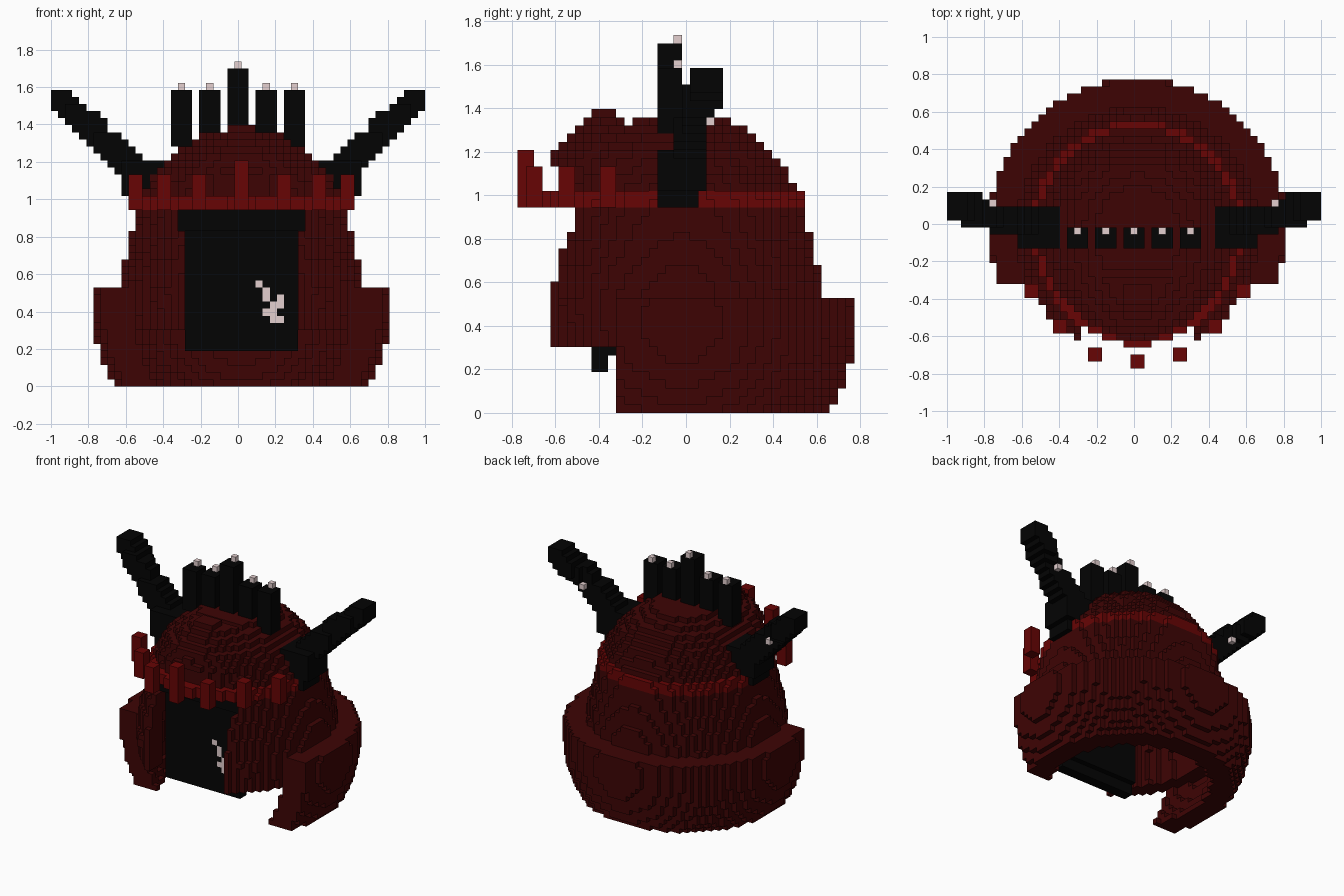
import bpy
import math

if "Cube" in bpy.data.objects:
    bpy.data.objects.remove(bpy.data.objects["Cube"])

V = 2 / 53            # edge of one cube
CX, CY = 0.5, -0.5    # middle of the helmet, in cubes


def material(name, colour):
    m = bpy.data.materials.new(name)
    m.diffuse_color = (*colour, 1)
    m.use_nodes = True
    m.node_tree.nodes["Principled BSDF"].inputs["Base Color"].default_value = m.diffuse_color
    return m


DARK_RED = material("dark red", (0.048, 0.0012, 0.0012))
RED = material("bright red", (0.135, 0.0013, 0.0013))
BLACK = material("black", (0.0011, 0.0011, 0.0011))
PALE = material("pale pink", (0.78, 0.63, 0.63))

# outward side of a cube -> its corners, counter-clockwise
SIDES = {
    (1, 0, 0): ((1, 0, 0), (1, 1, 0), (1, 1, 1), (1, 0, 1)),
    (-1, 0, 0): ((0, 0, 0), (0, 0, 1), (0, 1, 1), (0, 1, 0)),
    (0, 1, 0): ((0, 1, 0), (0, 1, 1), (1, 1, 1), (1, 1, 0)),
    (0, -1, 0): ((0, 0, 0), (1, 0, 0), (1, 0, 1), (0, 0, 1)),
    (0, 0, 1): ((0, 0, 1), (1, 0, 1), (1, 1, 1), (0, 1, 1)),
    (0, 0, -1): ((0, 0, 0), (0, 1, 0), (1, 1, 0), (1, 0, 0)),
}


def build(name, cells, mat):
    """Skin a set of cubes with only their outer faces."""
    verts, faces = {}, []
    for i, j, k in sorted(cells):
        for (a, b, c), corners in SIDES.items():
            if (i + a, j + b, k + c) not in cells:
                faces.append([verts.setdefault((i + x, j + y, k + z), len(verts))
                              for x, y, z in corners])
    mesh = bpy.data.meshes.new(name)
    mesh.from_pydata([((x - .5) * V, (y - .5) * V, z * V) for x, y, z in verts], [], faces)
    mesh.materials.append(mat)
    ob = bpy.data.objects.new(name, mesh)
    bpy.context.collection.objects.link(ob)
    return ob


def box(i0, i1, j0, j1, k0, k1):
    return {(i, j, k) for i in range(i0, i1 + 1)
            for j in range(j0, j1 + 1) for k in range(k0, k1 + 1)}


def oval(k, r, front):
    """One solid layer: round at the back, with its own depth at the front."""
    if min(r, front) <= 0:
        return set()
    return {(i, j, k) for i in range(-22, 24) for j in range(-22, 23)
            if ((i - CX) / r) ** 2 + ((j - CY) / (r if j > CY else front)) ** 2 < 1}


def wall(k, r, front, t):
    return oval(k, r, front) - oval(k, r - t, front - t)


def blend(keys, k):
    """Straight-line value between (layer, value) keys."""
    for (a, u), (b, v) in zip(keys, keys[1:]):
        if a <= k <= b:
            return u + (v - u) * (k - a) / (b - a)


# Dome: radius and front depth by layer; the forehead overhangs the band
RADIUS = [(8, 16.9), (13, 17.2), (17, 16.6), (18, 16.3), (21, 15.55), (22, 15.4),
          (26, 14.6), (27, 14.0), (28, 13.3), (30, 12.1), (31, 11.4), (32, 10.5),
          (33, 9.2), (34, 7.6), (35, 5.8)]
FOREHEAD = [(27, 15), (29, 15.2), (30, 16.1), (31, 15.6), (32, 15.1), (33, 14.1),
            (34, 13.1), (35, 12.1)]
dome = set()
for k in [*range(8, 25), *range(27, 36)]:
    r = blend(RADIUS, k)
    front = r + 1.2 if k < 25 else blend(FOREHEAD, k)
    dome |= wall(k, r, front, 3 if k < 34 else 20)
dome -= box(-7, 8, -22, -1, 5, 21) | box(-8, 9, -22, -1, 22, 24)   # face opening
dome -= box(-6, 7, -7, -7, 35, 35)                                 # groove behind brow
dome |= box(-1, 2, -11, -9, 36, 36)                                # brow ridge
build("dome", dome, DARK_RED)

# Flared neck guard around sides and back, a slice of a ball
guard = set()
for k in range(14):
    r = math.sqrt(21.1 ** 2 - (k + .5 - 11.2) ** 2)
    guard |= {c for c in wall(k, r, r, 4) if c[1] >= -8}
build("neck_guard", guard, DARK_RED)

# Crown band and its free-standing points
build("crown_band", wall(25, 15, 16.6, 3) | wall(26, 14.8, 16.6, 3), RED)
points = box(0, 1, -20, -19, 25, 31)
for i, j in ((6, -19), (11, -15), (15, -10)):
    points |= box(i, i + 1, j, j + 1, 25, 29) | box(-i, 1 - i, j, j + 1, 25, 29)
build("crown_points", points, RED)

# Face plate with a pale crack
crack = {(i, -11, k) for i, k in ((3, 14), (4, 13), (4, 12), (5, 11), (6, 11), (6, 12),
                                  (4, 10), (5, 10), (5, 9), (6, 9))}
plate = box(-7, 8, -11, -10, 5, 21) | box(-7, 8, -9, -9, 7, 21) | box(-8, 9, -12, -9, 22, 24)
build("face_plate", plate - crack, BLACK)
build("face_crack", crack, PALE)

# Crest posts with pale tips
posts, tips = set(), set()
for i in (-8, -4, 0, 4, 8):
    top = 44 if i == 0 else 41
    posts |= box(i - 1, i + 1, -3, -1, 34, top)
    tips.add((i, -1, top + 1))
build("crest_posts", posts, BLACK)
build("crest_tips", tips, PALE)

# Side horns: a socket and a stepped arm rising outward
for side, name in ((1, "right"), (-1, "left")):
    horn = box(12, 17, -3, 2, 27, 31) | box(13, 16, -3, 1, 25, 26)
    if side < 0:
        horn = {(1 - i, j, k) for i, j, k in horn}
    for n in range(23):
        t = n / 22
        i = math.floor(15 + 10 * t + .5)
        k = math.floor(30 + 9.5 * t)
        j0, j1 = (-1, 2) if t < .4 else (0, 2) if t < .7 else (0, 3) if t < .78 else (1, 4)
        horn |= box(side * i - 1, side * i + 1, j0, j1, k, k + 2)
    build(name + "_horn", horn, BLACK)
    build(name + "_horn_stud", {(side * 20, 3, 35)}, PALE)
